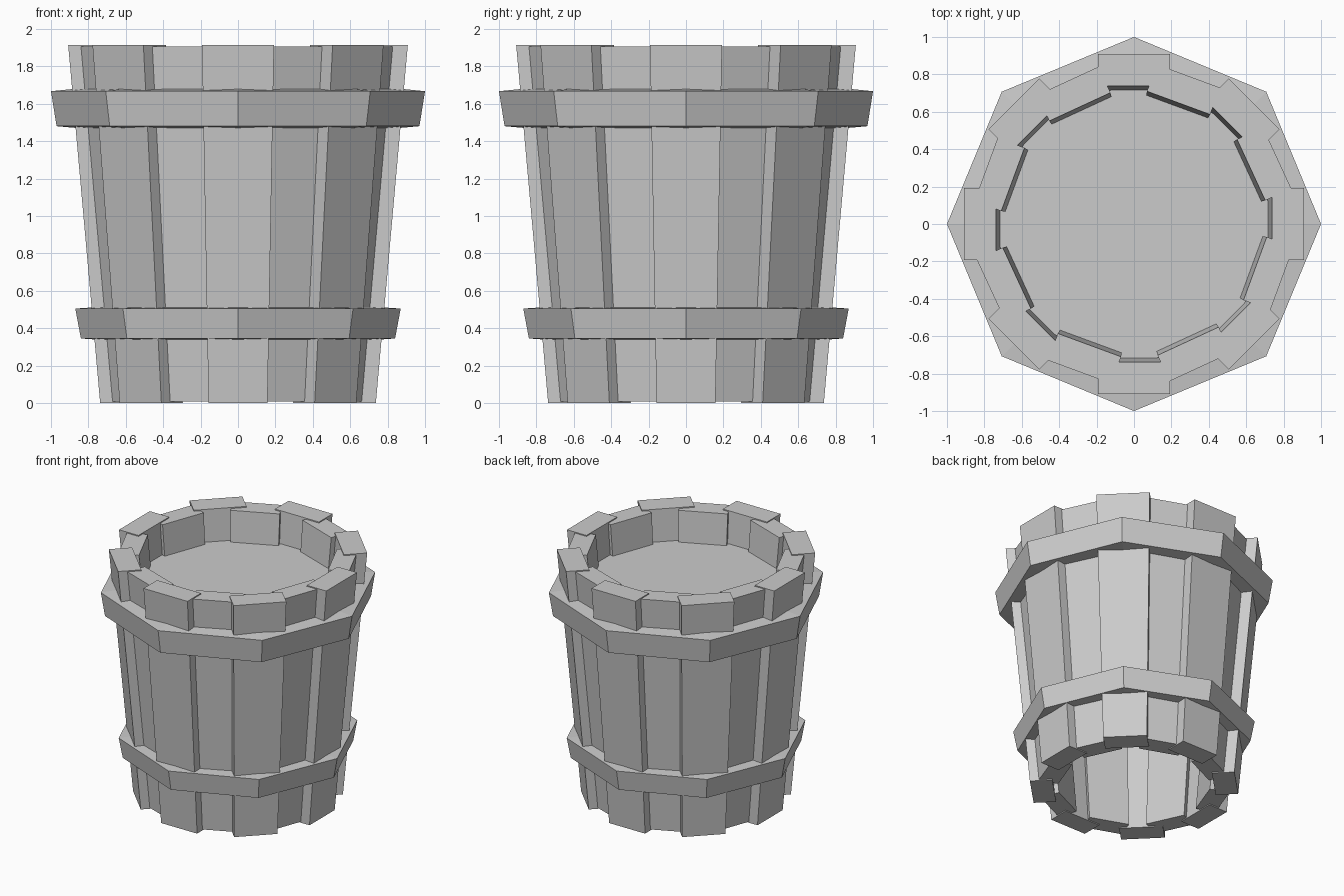
import bpy, bmesh
from math import cos, sin, pi, radians

if "Cube" in bpy.data.objects:
    bpy.data.objects.remove(bpy.data.objects["Cube"])


def make_object(name, bm):
    bmesh.ops.recalc_face_normals(bm, faces=bm.faces)
    mesh = bpy.data.meshes.new(name)
    bm.to_mesh(mesh)
    bm.free()
    obj = bpy.data.objects.new(name, mesh)
    bpy.context.collection.objects.link(obj)
    return obj


def stave(name, angle, bottom, top):
    """Tapered plank; each end is (z, inner radius, outer radius, width)."""
    bm = bmesh.new()
    rings = []
    for z, r0, r1, w in (bottom, top):
        ring = []
        for r, t in ((r0, -w / 2), (r1, -w / 2), (r1, w / 2), (r0, w / 2)):
            ring.append(bm.verts.new((r * cos(angle) - t * sin(angle),
                                      r * sin(angle) + t * cos(angle), z)))
        rings.append(ring)
    a, b = rings
    bm.faces.new(a)
    bm.faces.new(b)
    for i in range(4):
        j = (i + 1) % 4
        bm.faces.new((a[i], a[j], b[j], b[i]))
    return make_object(name, bm)


def hoop(name, profile, sides=8):
    """Closed (radius, z) profile swept around z in flat sides."""
    bm = bmesh.new()
    rings = [[bm.verts.new((r * cos(2 * pi * k / sides), r * sin(2 * pi * k / sides), z))
              for r, z in profile] for k in range(sides)]
    n = len(profile)
    for k in range(sides):
        a, b = rings[k], rings[(k + 1) % sides]
        for i in range(n):
            j = (i + 1) % n
            bm.faces.new((a[i], b[i], b[j], a[j]))
    return make_object(name, bm)


# Alternating proud and recessed staves
for k in range(8):
    stave(f"outer_stave_{k + 1}", radians(45 * k),
          (0.0, 0.575, 0.737, 0.315), (1.915, 0.738, 0.908, 0.385))
    stave(f"inner_stave_{k + 1}", radians(45 * k + 24.8),
          (0.008, 0.525, 0.675, 0.30), (1.907, 0.69, 0.843, 0.36))

# Octagonal hoops
hoop("upper_hoop", [(0.80, 1.465), (0.97, 1.48), (1.0, 1.667), (0.80, 1.687)])
hoop("lower_hoop", [(0.67, 0.333), (0.84, 0.345), (0.87, 0.505), (0.67, 0.518)])

# Recessed lid
bm = bmesh.new()
bmesh.ops.create_circle(bm, cap_ends=True, segments=16, radius=0.74)
lid = make_object("lid", bm)
lid.location.z = 1.665
